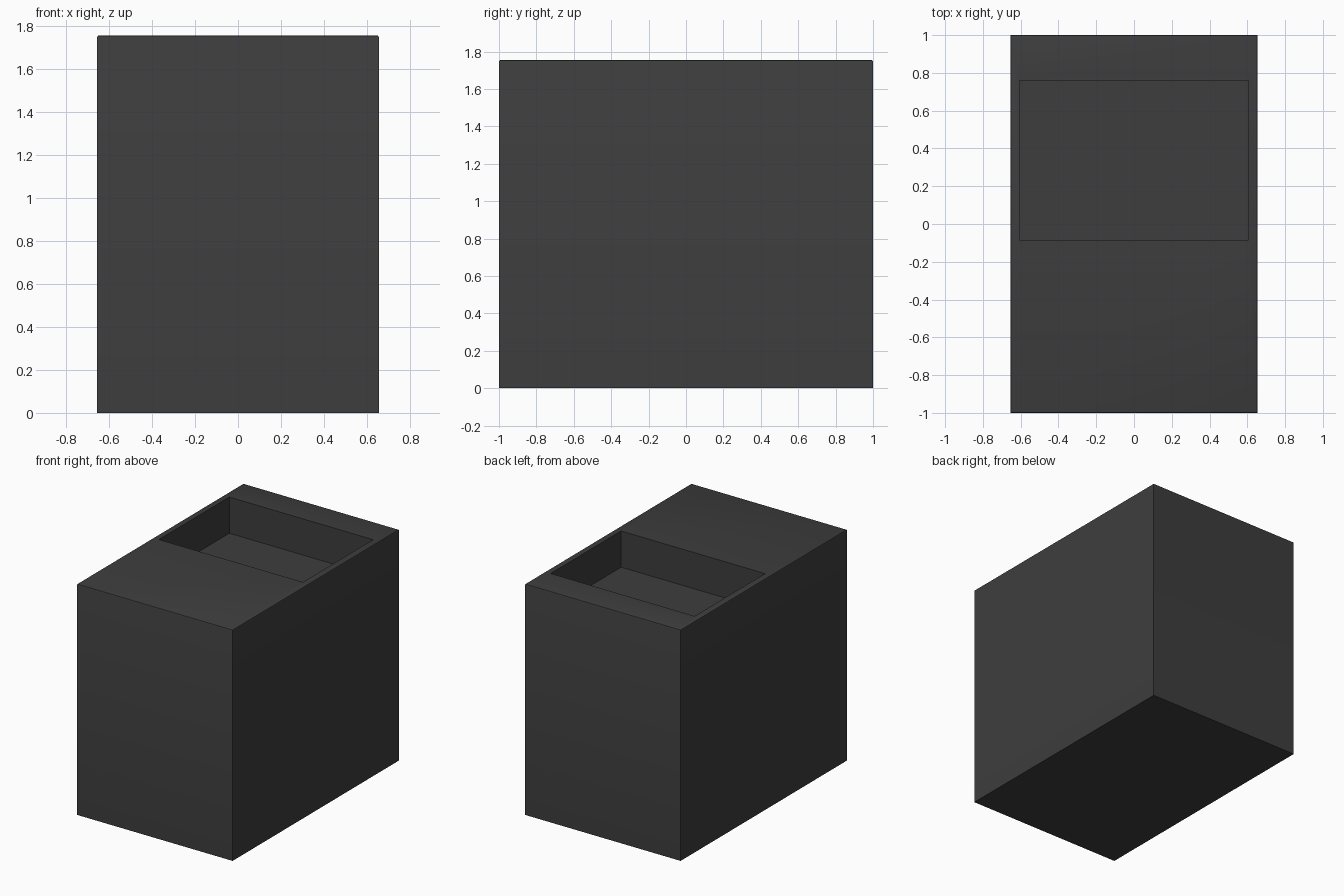
import bpy, bmesh
from mathutils import Vector

if "Cube" in bpy.data.objects:
    bpy.data.objects.remove(bpy.data.objects["Cube"], do_unlink=True)

WIDTH, LENGTH, HEIGHT = 1.31, 2.0, 1.755
POCKET_X, POCKET_FRONT, POCKET_BACK, POCKET_DEPTH = 0.605, -0.085, 0.76, 0.275

# Dark grey casing colour
charcoal = bpy.data.materials.new("charcoal")
charcoal.use_nodes = True
colour = (0.047, 0.047, 0.047, 1)
charcoal.diffuse_color = colour
shader = next(n for n in charcoal.node_tree.nodes if n.type == "BSDF_PRINCIPLED")
shader.inputs["Base Color"].default_value = colour

# Solid casing block
bm = bmesh.new()
bmesh.ops.create_cube(bm, size=1)
bmesh.ops.scale(bm, vec=(WIDTH, LENGTH, HEIGHT), verts=bm.verts)
bmesh.ops.translate(bm, vec=(0, 0, HEIGHT / 2), verts=bm.verts)

# Slightly softened top rim
top = max(bm.faces, key=lambda f: f.calc_center_median().z)
bmesh.ops.bevel(bm, geom=list(top.edges), offset=0.01, segments=2,
                profile=0.5, affect="EDGES")

# Rectangular pocket sunk into the top, towards the back
top = max(bm.faces, key=lambda f: (f.normal.z > 0.99) * f.calc_area())
bmesh.ops.inset_region(bm, faces=[top], thickness=0.05)
for v in top.verts:
    v.co.x = POCKET_X if v.co.x > 0 else -POCKET_X
    v.co.y = POCKET_BACK if v.co.y > 0 else POCKET_FRONT
floor = bmesh.ops.extrude_discrete_faces(bm, faces=[top])["faces"][0]
bmesh.ops.translate(bm, vec=Vector((0, 0, -POCKET_DEPTH)), verts=floor.verts)
bmesh.ops.recalc_face_normals(bm, faces=bm.faces)

mesh = bpy.data.meshes.new("casing")
bm.to_mesh(mesh)
bm.free()
mesh.materials.append(charcoal)
casing = bpy.data.objects.new("casing", mesh)
bpy.context.collection.objects.link(casing)

# Smooth the rim while keeping the box edges sharp
bpy.ops.object.select_all(action="DESELECT")
casing.select_set(True)
bpy.context.view_layer.objects.active = casing
bpy.ops.object.shade_smooth_by_angle(angle=0.6)
